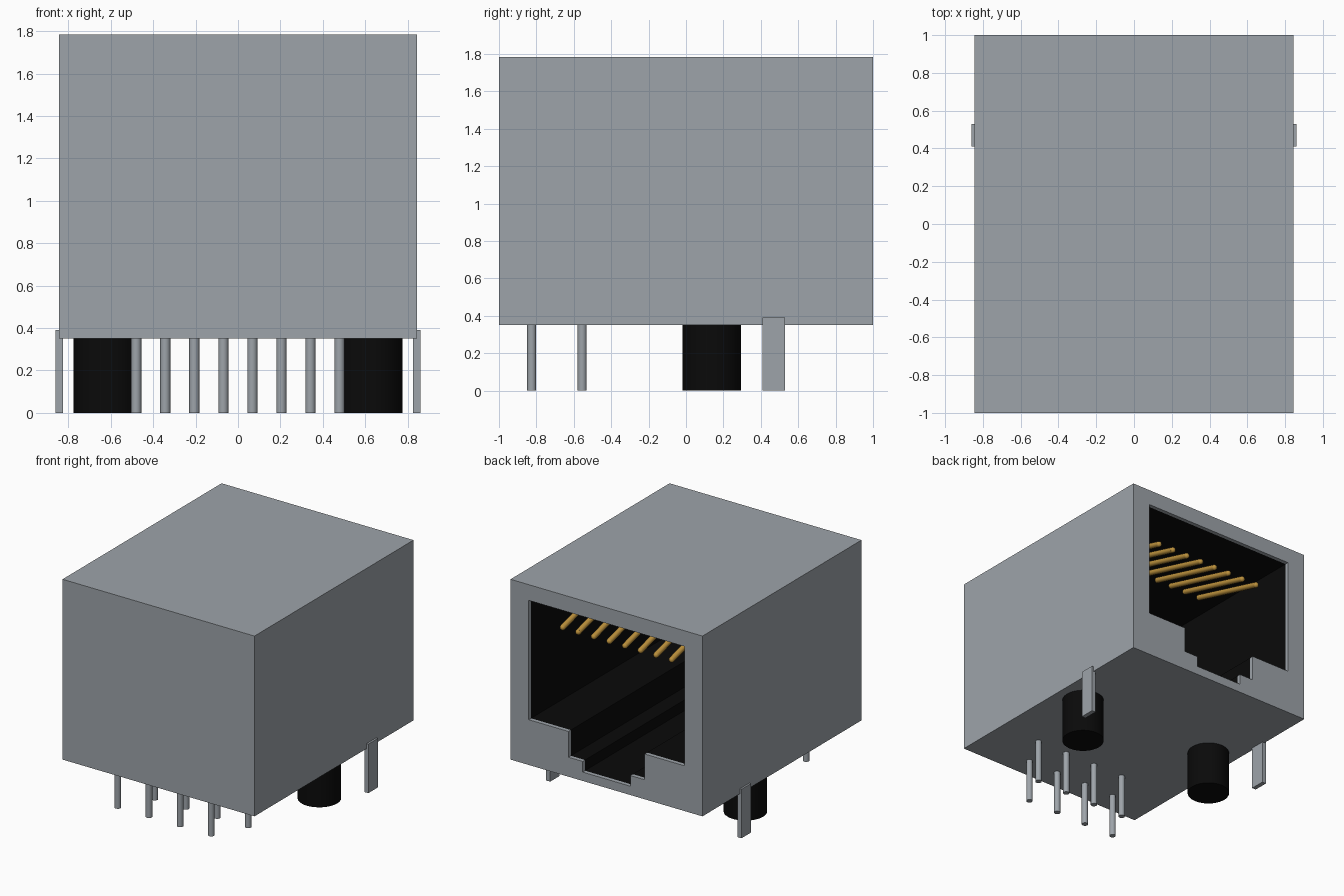
import bpy, bmesh, math
from mathutils import Vector

cube = bpy.data.objects.get("Cube")
if cube:
    bpy.data.objects.remove(cube, do_unlink=True)


def material(name, rgb):
    m = bpy.data.materials.new(name)
    m.use_nodes = True
    m.diffuse_color = (*rgb, 1)
    m.node_tree.nodes["Principled BSDF"].inputs["Base Color"].default_value = (*rgb, 1)
    return m


METAL = material("grey metal", (0.34, 0.37, 0.40))
BLACK = material("black plastic", (0.003, 0.003, 0.003))
GOLD = material("gold", (0.50, 0.28, 0.045))


def finish(bm, name, *mats):
    bmesh.ops.recalc_face_normals(bm, faces=bm.faces)
    me = bpy.data.meshes.new(name)
    bm.to_mesh(me)
    bm.free()
    for m in mats:
        me.materials.append(m)
    ob = bpy.data.objects.new(name, me)
    bpy.context.collection.objects.link(ob)
    return ob


def rod(name, start, end, radius, mat, sides=24, round_tip=False):
    """Cylinder between two points, optionally with a ball at its start."""
    a, b = Vector(start), Vector(end)
    bm = bmesh.new()
    bmesh.ops.create_cone(bm, cap_ends=True, segments=sides, radius1=radius,
                          radius2=radius, depth=(b - a).length)
    turn = (b - a).to_track_quat('Z', 'Y').to_matrix().to_4x4()
    bmesh.ops.transform(bm, matrix=turn, verts=bm.verts)
    bmesh.ops.translate(bm, vec=(a + b) / 2, verts=bm.verts)
    if round_tip:
        ball = bmesh.ops.create_uvsphere(bm, u_segments=sides, v_segments=8, radius=radius)
        bmesh.ops.translate(bm, vec=a, verts=ball["verts"])
    ob = finish(bm, name, mat)
    bpy.ops.object.select_all(action='DESELECT')
    ob.select_set(True)
    bpy.context.view_layer.objects.active = ob
    bpy.ops.object.shade_smooth_by_angle(angle=math.radians(40))
    return ob


def box(name, lo, hi, mat):
    bm = bmesh.new()
    bmesh.ops.create_cube(bm, size=1)
    for v in bm.verts:
        v.co = [lo[i] + (v.co[i] + 0.5) * (hi[i] - lo[i]) for i in range(3)]
    return finish(bm, name, mat)


# Housing: metal box with a stepped plug socket opening at the back
W, Z0, Z1 = 0.845, 0.35, 1.785
half = [(0.685, 1.66), (0.685, 0.71), (0.335, 0.71), (0.335, 0.505),
        (0.21, 0.505), (0.21, 0.42)]
opening = half + [(-x, z) for x, z in reversed(half)]
outer = [(W, Z1), (W, Z0), (-W, Z0), (-W, Z1)]

bm = bmesh.new()


def ring(profile, y):
    return [bm.verts.new((x, y, z)) for x, z in profile]


def loft(r1, r2, mat_index):
    n = len(r1)
    for i in range(n):
        j = (i + 1) % n
        bm.faces.new((r1[i], r1[j], r2[j], r2[i])).material_index = mat_index


front, back = ring(outer, -1), ring(outer, 1)
rim, lip, deep = ring(opening, 1), ring(opening, 0.97), ring(opening, -0.70)
bm.faces.new(front)
loft(front, back, 0)
loft(rim, lip, 0)          # sheet metal edge of the opening
loft(lip, deep, 1)         # plastic socket lining
bm.faces.new(deep).material_index = 1
edges = []
for loop in (back, rim):
    for i in range(len(loop)):
        edges.append(bm.edges.get((loop[i - 1], loop[i])))
bmesh.ops.triangle_fill(bm, use_beauty=True, use_dissolve=False, edges=edges)
finish(bm, "housing", METAL, BLACK)

# Eight sprung contacts and eight staggered solder pins
for i in range(8):
    x = -0.48 + i * 0.137
    rod(f"contact_{i + 1}", (x, 0.865, 1.449), (x, 0.19, 1.635), 0.022, GOLD, 12, True)
    y = -0.825 if i % 2 == 0 else -0.555
    rod(f"solder_pin_{i + 1}", (x, y, 0), (x, y, Z0 + 0.01), 0.024, METAL)

# Locating posts and shield tabs on both sides
for side, s in (("left", 1), ("right", -1)):
    rod(f"{side}_locating_post", (s * 0.62, 0.138, 0), (s * 0.62, 0.138, Z0 + 0.01),
        0.157, BLACK, 48)
    xs = sorted((s * 0.825, s * 0.86))
    box(f"{side}_shield_tab", (xs[0], 0.41, 0), (xs[1], 0.53, 0.39), METAL)
